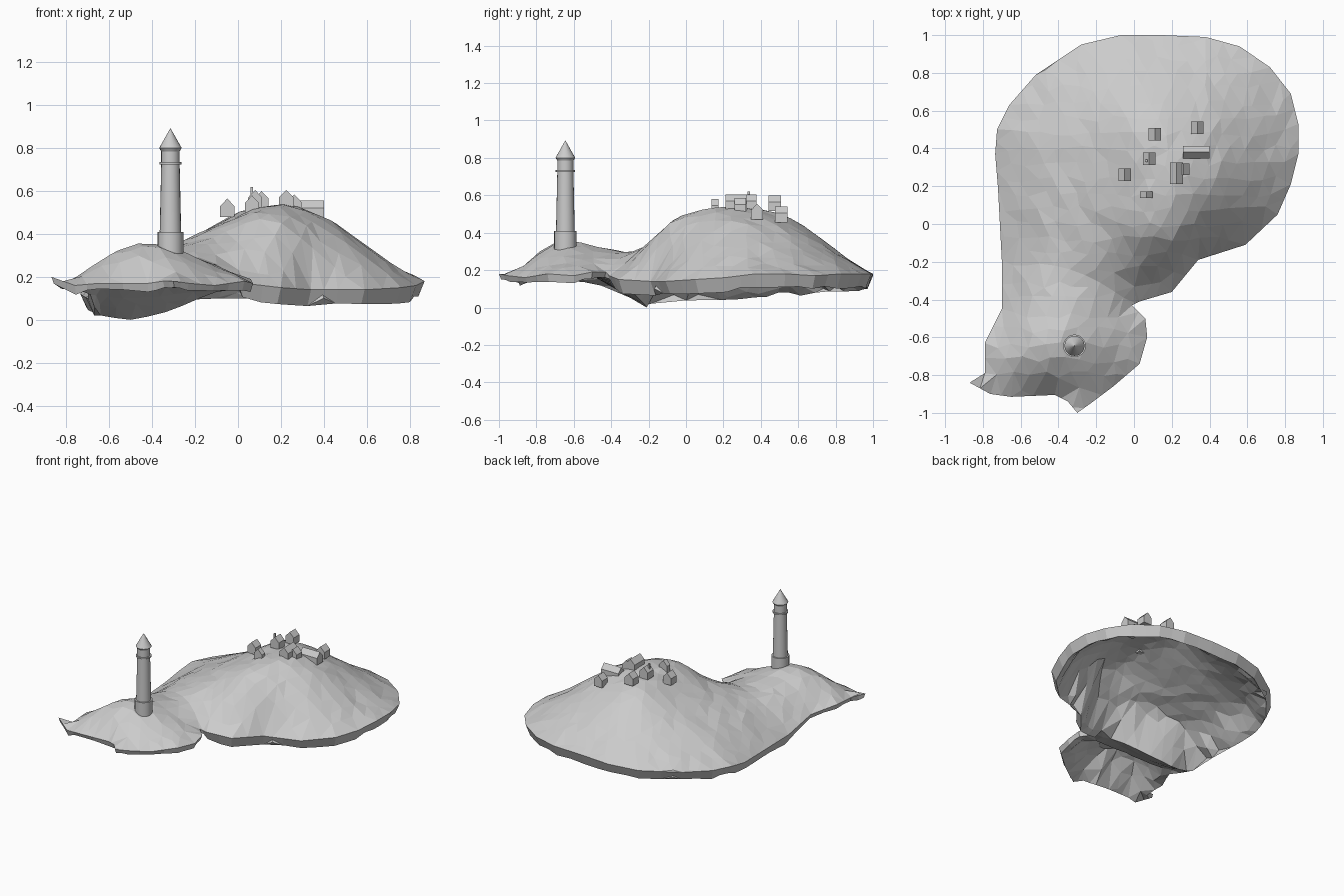
import bpy, bmesh, math, random
from mathutils import Vector
from mathutils.geometry import delaunay_2d_cdt

if "Cube" in bpy.data.objects:
    bpy.data.objects.remove(bpy.data.objects["Cube"])

random.seed(4)
grey = bpy.data.materials.new("stone grey")
grey.diffuse_color = (0.6, 0.6, 0.6, 1)
grey.use_nodes = True
grey.node_tree.nodes["Principled BSDF"].inputs["Base Color"].default_value = grey.diffuse_color

# Shoreline (x, y, z), counter-clockwise from the front tip
SHORE = [(-.30, -1, .18), (-.23, -.95, .17), (-.11, -.86, .16), (.03, -.74, .18),
         (.07, -.60, .17), (.06, -.50, .19), (-.01, -.43, .19), (.03, -.41, .17),
         (.20, -.36, .15), (.34, -.19, .14), (.59, -.11, .14), (.76, .05, .15),
         (.83, .21, .16), (.87, .37, .18), (.87, .53, .18), (.83, .69, .17),
         (.72, .83, .18), (.56, .94, .18), (.38, .99, .18), (.15, 1, .18), (-.07, 1, .17),
         (-.28, .95, .16), (-.52, .79, .15), (-.66, .63, .14), (-.725, .50, .14),
         (-.735, .37, .12), (-.72, .19, .11), (-.70, -.19, .10), (-.70, -.45, .15),
         (-.79, -.63, .18), (-.79, -.79, .17), (-.87, -.84, .20), (-.76, -.90, .16),
         (-.65, -.915, .17), (-.42, -.905, .17), (-.35, -.94, .18)]
# Heights of the hill, the saddle and the headland
TOP = [(.2, .25, .54), (.1, .32, .525), (.2, .05, .51), (.3, .4, .50), (0, .2, .49),
       (.05, .48, .51), (.5, .3, .42), (.68, .4, .28), (.2, .7, .38), (.2, .88, .25),
       (-.25, .35, .36), (-.45, .35, .27), (-.25, .7, .28), (.55, .68, .30),
       (-.2, 0, .37), (-.5, 0, .25), (.1, -.18, .37), (.25, -.1, .42), (.5, .05, .34),
       (-.35, -.4, .305), (-.55, -.35, .25), (-.12, -.4, .26), (-.42, -.6, .355),
       (-.31, -.66, .33), (-.55, -.68, .325), (-.15, -.65, .27), (-.4, -.8, .29),
       (-.3, -.88, .22), (-.68, -.8, .23)]
# Low ridge that closes the hollow hill across the saddle
KEEL = [(-.64, -.22, .02), (-.57, -.22, .008), (-.5, -.21, 0), (-.42, -.22, .015),
        (-.34, -.24, .035), (-.26, -.27, .065), (-.18, -.31, .1), (-.1, -.36, .13)]


def surface(points):
    """Thin-plate surface through the points, as a function of x and y."""
    def k(a, b):
        d = (a[0] - b[0]) ** 2 + (a[1] - b[1]) ** 2
        return d * math.log(d) if d > 1e-12 else 0.0
    n = len(points)
    m = [[k(p, q) for q in points] + [1, p[0], p[1], p[2]] for p in points]
    for i in range(n):
        m[i][i] += 0.002
    for f in (lambda p: 1, lambda p: p[0], lambda p: p[1]):
        m.append([f(p) for p in points] + [0, 0, 0, 0])
    size = n + 3
    for i in range(size):
        piv = max(range(i, size), key=lambda r: abs(m[r][i]))
        m[i], m[piv] = m[piv], m[i]
        for r in range(size):
            if r != i and m[r][i]:
                f = m[r][i] / m[i][i]
                m[r] = [a - f * b for a, b in zip(m[r], m[i])]
    w = [m[i][size] / m[i][i] for i in range(size)]
    return lambda x, y: (sum(w[i] * k((x, y), points[i]) for i in range(n))
                         + w[n] + w[n + 1] * x + w[n + 2] * y)


top_z = surface(SHORE + TOP)


def finish(bm, name):
    me = bpy.data.meshes.new(name)
    bmesh.ops.recalc_face_normals(bm, faces=bm.faces)
    bm.to_mesh(me)
    bm.free()
    me.materials.append(grey)
    ob = bpy.data.objects.new(name, me)
    bpy.context.collection.objects.link(ob)
    return ob


# Rim: upper shore edge, and a lower edge set slightly inwards
rim = []
for a, b in zip(SHORE, SHORE[1:] + SHORE[:1]):
    rim += [Vector(a), (Vector(a) + Vector(b)) / 2]
nr = len(rim)
low = []
for i, p in enumerate(rim):
    d = rim[(i + 1) % nr] - rim[i - 1]
    inward = Vector((-d.y, d.x, 0)).normalized()
    hill = p.y > -.42
    low.append(p + inward * (.03 if hill else .012)
               - Vector((0, 0, (.07 if hill else .035) + random.uniform(-.01, .01))))

# Island: one irregular triangulation, lifted to the hill and hollowed underneath
flat = [p.to_2d() for p in rim] + [Vector(k[:2]) for k in KEEL]
nk = len(flat)
step = 0.08
for i in range(-12, 13):
    for j in range(-13, 14):
        p = Vector(((i + .5 * (j % 2)) * step + random.uniform(-.02, .02),
                    j * step + random.uniform(-.02, .02)))
        if min((p - q).length for q in flat[:nk]) > 0.05:
            flat.append(p)


def under(x, y, top):
    """Hollow below the hill and headland, solid slope in front of the keel."""
    p = Vector((x, y))
    shell = top - .015
    dist, lip = min(((p - q.to_2d()).length, q.z) for q in low + [Vector(k) for k in KEEL])
    t = min(1, max(0, dist - .02) / .1)
    z = lip + (shell - lip) * t
    near = min(KEEL, key=lambda k: abs(k[0] - x))
    if -.5 < y < near[1] and x < 0:
        z = near[2] + (.17 - near[2]) * (near[1] - y) / (near[1] + .5)
    return max(0, min(z, shell))


edges = [(i, (i + 1) % nr) for i in range(nr)]
pts, _, tris, orig, _, _ = delaunay_2d_cdt(flat, edges, [list(range(nr))], 1, 1e-5)
bm = bmesh.new()
upper, lower = [], []
shore_up, shore_low = {}, {}
for p, o in zip(pts, orig):
    src = min(o) if o else nk
    if src < nr:
        upper.append(bm.verts.new(rim[src]))
        lower.append(bm.verts.new(low[src]))
        shore_up[src], shore_low[src] = upper[-1], lower[-1]
    else:
        zt = top_z(p.x, p.y) + random.uniform(-.006, .006)
        zu = KEEL[src - nr][2] if src < nk else under(p.x, p.y, zt)
        upper.append(bm.verts.new((p.x, p.y, zt)))
        lower.append(bm.verts.new((p.x, p.y, zu)))
for t in tris:
    bm.faces.new([upper[i] for i in t])
    bm.faces.new([lower[i] for i in reversed(t)])
for i, j in edges:
    bm.faces.new((shore_up[i], shore_low[i], shore_low[j], shore_up[j]))
bmesh.ops.delete(bm, geom=[v for v in bm.verts if not v.link_faces], context='VERTS')
finish(bm, "island")


# Lighthouse: stacked turned sections
def turned(name, profile, x=-.315, y=-.645, sides=20):
    bm = bmesh.new()
    rings = [[bm.verts.new((x + r * math.cos(math.tau * s / sides),
                            y + r * math.sin(math.tau * s / sides), z))
              for s in range(sides)] for r, z in profile]
    for a, b in zip(rings, rings[1:]):
        for s in range(sides):
            t = (s + 1) % sides
            bm.faces.new((a[s], a[t], b[t], b[s]))
    bm.faces.new(rings[0])
    bm.faces.new(rings[-1])
    ob = finish(bm, name)
    bpy.context.view_layer.objects.active = ob
    ob.select_set(True)
    bpy.ops.object.shade_smooth_by_angle(angle=math.radians(30))
    ob.select_set(False)


turned("lighthouse_base", [(.06, .29), (.06, .41)])
turned("lighthouse_tower", [(.05, .41), (.043, .725)])
turned("lighthouse_gallery", [(.052, .725), (.052, .735)])
turned("lighthouse_lantern", [(.043, .735), (.043, .785), (.052, .80)])
turned("lighthouse_roof", [(.053, .80), (.001, .892)])


# Village: gabled houses
def house(name, x, y, sx, sy, ridge, along_x=False, height=.085, pitch=.035):
    bm = bmesh.new()
    half, length = (sy / 2, sx / 2) if along_x else (sx / 2, sy / 2)
    prof = [(-half, ridge - height), (half, ridge - height), (half, ridge - pitch),
            (0, ridge), (-half, ridge - pitch)]
    ends = []
    for e in (-length, length):
        ends.append([bm.verts.new((x + e, y + u, z) if along_x else (x + u, y + e, z))
                     for u, z in prof])
        bm.faces.new(ends[-1])
    for i in range(5):
        j = (i + 1) % 5
        bm.faces.new((ends[0][i], ends[0][j], ends[1][j], ends[1][i]))
    finish(bm, name)


house("house_back", .11, .475, .066, .066, .60)
house("house_back_right", .335, .51, .066, .066, .54)
house("long_house", .33, .38, .14, .066, .555, True)
house("main_house", .225, .268, .07, .115, .605)
house("main_house_wing", .262, .29, .066, .06, .585)
house("chimney_house", .08, .345, .066, .066, .605)
house("house_left", -.05, .26, .066, .066, .565)
house("shed", .065, .155, .066, .035, .58)

# Chimney
bm = bmesh.new()
bmesh.ops.create_cube(bm, size=1)
for v in bm.verts:
    v.co = (.065 + v.co.x * .012, .335 + v.co.y * .012, .59 + v.co.z * .06)
finish(bm, "chimney")
